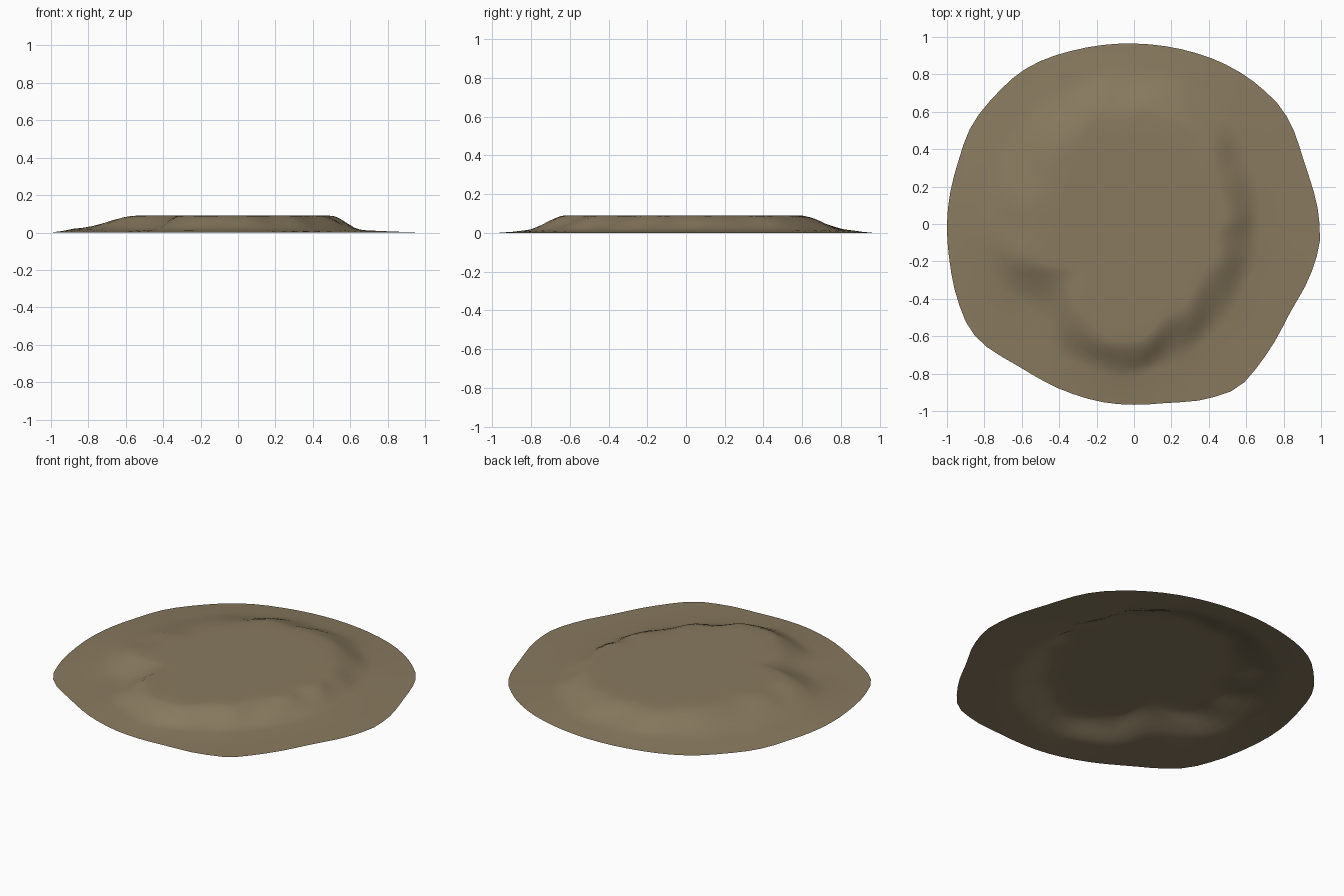
import bpy, bmesh, math
from mathutils import Vector

if "Cube" in bpy.data.objects:
    bpy.data.objects.remove(bpy.data.objects["Cube"])

SEGMENTS = 72
TOP = 0.09

# Rim of the mound: angle in degrees, radius
RIM = [(0, .992), (19, .968), (36, 1.0), (45, .998), (59, .985), (75, .968), (90, .965),
       (107, .98), (125, 1.012), (137, 1.012), (149, 1.015), (161, .997), (180, 1.0),
       (192, 1.007), (205, 1.03), (215, 1.04), (231, .98), (246, .967), (259, .967),
       (280, .972), (295, 1.02), (303, 1.035), (313, 1.0), (330, .96), (343, .98), (355, .998)]
# Angle, plateau radius, slope foot radius, foot height
SLOPE = [(0, .47, .68, .012), (30, .50, .72, .012), (60, .57, .82, .012),
         (90, .57, .86, .012), (120, .56, .86, .016), (150, .48, .90, .015),
         (180, .52, .88, .020), (200, .55, .84, .016), (218, .40, .72, .012),
         (240, .55, .80, .012), (262, .63, .83, .014), (290, .53, .76, .010),
         (320, .46, .70, .010)]


def sample(table, angle, column):
    """Smooth periodic interpolation of one table column."""
    n = len(table)
    i = max(k for k in range(n) if table[k][0] <= angle)
    a0, a1 = table[i][0], table[(i + 1) % n][0]
    if a1 <= a0:
        a1 += 360
    t = (angle - a0) / (a1 - a0)
    p = [table[(i + k) % n][column] for k in (-1, 0, 1, 2)]
    return p[1] + .5 * t * (p[2] - p[0] + t * (2 * p[0] - 5 * p[1] + 4 * p[2] - p[3]
                            + t * (3 * (p[1] - p[2]) + p[3] - p[0])))


# Radial profile of each spoke: flat top, uneven slope, thin skirt
STEPS = [0, .12, .27, .42, .57, .72, .87, 1]


def spoke(angle):
    rad = math.radians(angle)
    direction = Vector((math.cos(rad), math.sin(rad), 0))
    rim = sample(RIM, angle, 1)
    inner, foot, foot_z = (sample(SLOPE, angle, c) for c in (1, 2, 3))
    inner += .012 * math.sin(11 * rad) + .008 * math.sin(17 * rad + 1)
    points = [(inner * .5, TOP), (inner * .85, TOP)]
    for t in STEPS:
        fall = 1 - t * t * (3 - 2 * t)
        bump = .004 * math.sin(13 * rad + 5 * t) * math.sin(math.pi * t)
        z = foot_z + (TOP - foot_z) * fall + bump
        points.append((inner + (foot - inner) * t, min(z, TOP)))
    points += [((foot + rim) / 2, foot_z * .4), (rim, 0)]
    return [direction * r + Vector((0, 0, z)) for r, z in points]


# Open mound surface
bm = bmesh.new()
centre = bm.verts.new((0, 0, TOP))
spokes = [[bm.verts.new(p) for p in spoke(360 * i / SEGMENTS)] for i in range(SEGMENTS)]
for i, a in enumerate(spokes):
    b = spokes[(i + 1) % SEGMENTS]
    bm.faces.new((centre, a[0], b[0]))
    for k in range(len(a) - 1):
        bm.faces.new((a[k], a[k + 1], b[k + 1], b[k]))
for f in bm.faces:
    f.smooth = True
mesh = bpy.data.meshes.new("dirt_mound")
bm.to_mesh(mesh)
bm.free()
mound = bpy.data.objects.new("dirt_mound", mesh)
bpy.context.collection.objects.link(mound)

# Brown earth colour
earth = bpy.data.materials.new("earth")
earth.diffuse_color = (.25, .195, .115, 1)
earth.use_nodes = True
earth.node_tree.nodes["Principled BSDF"].inputs["Base Color"].default_value = earth.diffuse_color
mesh.materials.append(earth)
